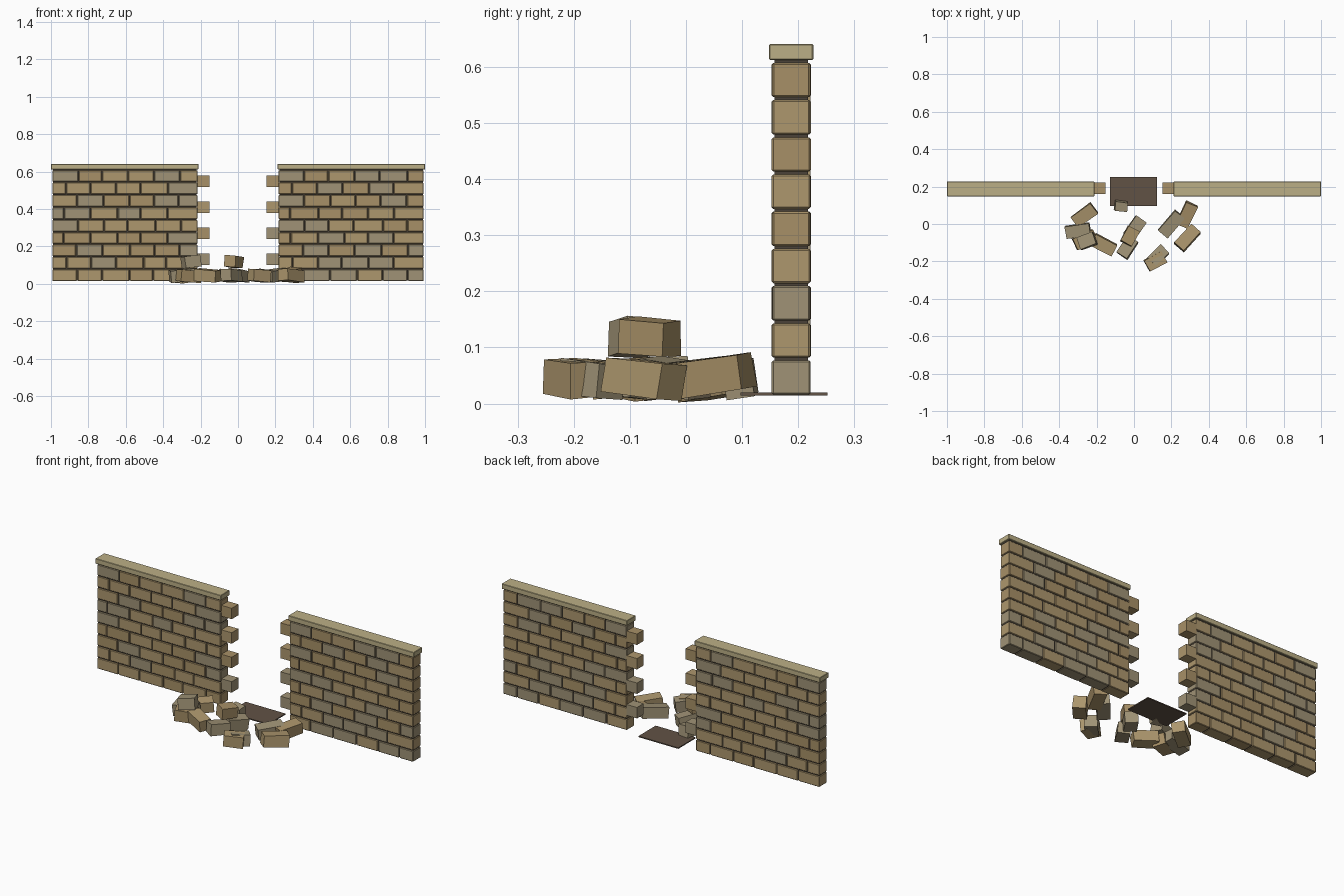
import bpy, bmesh, random
from math import radians
from mathutils import Matrix, Euler, Vector

if "Cube" in bpy.data.objects:
    bpy.data.objects.remove(bpy.data.objects["Cube"])

random.seed(7)


def material(name, rgb):
    m = bpy.data.materials.new(name)
    m.diffuse_color = (*rgb, 1)
    m.use_nodes = True
    m.node_tree.nodes["Principled BSDF"].inputs["Base Color"].default_value = m.diffuse_color
    return m


TONES = [material("tan_brick", (0.42, 0.31, 0.155)),
         material("ochre_brick", (0.39, 0.28, 0.135)),
         material("grey_brick", (0.35, 0.29, 0.18))]
CAP = material("coping_stone", (0.50, 0.43, 0.24))
MORTAR = material("mortar", (0.07, 0.055, 0.04))
SLAB = material("dark_slab", (0.12, 0.085, 0.06))


def add_box(bm, center, size, rot=(0, 0, 0), mat=0):
    m = (Matrix.Translation(center) @ Euler([radians(a) for a in rot]).to_matrix().to_4x4()
         @ Matrix.Diagonal((*size, 1)))
    verts = bmesh.ops.create_cube(bm, size=1, matrix=m)["verts"]
    for f in {f for v in verts for f in v.link_faces}:
        f.material_index = mat
    return verts


def finish(bm, name, mats, bevel=0):
    me = bpy.data.meshes.new(name)
    bm.to_mesh(me)
    bm.free()
    for m in mats:
        me.materials.append(m)
    ob = bpy.data.objects.new(name, me)
    bpy.context.collection.objects.link(ob)
    if bevel:
        mod = ob.modifiers.new("worn_edges", "BEVEL")
        mod.width, mod.segments = bevel, 1
    return ob


def single_box(name, center, size, mat, bevel=0):
    bm = bmesh.new()
    add_box(bm, center, size)
    return finish(bm, name, [mat], bevel)


def tone():
    return random.choices((0, 1, 2), (5, 4, 3))[0]


WALL_Y, DEPTH = 0.1875, 0.069
Z0, PITCH, COURSES, JOINT = 0.0155, 0.0663, 9, 0.005
BRICK = 0.137


def brick_wall(name, x0, x1):
    bm = bmesh.new()
    for row in range(COURSES):
        # every second course starts with a half brick
        edges = [x0]
        x = x0 + (BRICK / 2 if row % 2 else BRICK)
        while x < x1 - 0.04:
            edges.append(x + random.uniform(-0.01, 0.01))
            x += BRICK
        edges.append(x1)
        z = Z0 + PITCH * row + (PITCH - JOINT) / 2
        for a, b in zip(edges, edges[1:]):
            lo = a + (JOINT / 2 if a > x0 else 0)
            hi = b - (JOINT / 2 if b < x1 else 0)
            add_box(bm, ((lo + hi) / 2, WALL_Y, z),
                    (hi - lo, DEPTH + random.uniform(-0.002, 0.001), PITCH - JOINT), mat=tone())
    finish(bm, name + "_bricks", TONES, 0.003)


# two standing wall sections with mortar core, coping and broken toothed edge
for name, s in (("left_wall", -1), ("right_wall", 1)):
    lo, hi = sorted((s * 0.217, s * 0.993))
    brick_wall(name, lo, hi)
    single_box(name + "_mortar", ((lo + hi) / 2, WALL_Y, 0.315),
               (hi - lo - 0.008, DEPTH - 0.009, 0.594), MORTAR)
    single_box(name + "_coping", (s * 0.606, WALL_Y, 0.6265), (0.788, 0.079, 0.029), CAP, 0.002)
    bm = bmesh.new()
    for i in range(4):
        add_box(bm, (s * 0.186, WALL_Y + 0.004, 0.131 + 0.139 * i), (0.066, 0.06, 0.062), mat=tone())
    finish(bm, name + "_broken_edge", TONES)

# thin slab under the gap
single_box("gap_slab", (-0.003, 0.175, 0.017), (0.25, 0.155, 0.006), SLAB)

# fallen bricks: x, y, z, length, tilt x, tilt y, turn, tone
RUBBLE = [
    (-0.265, 0.048, 0.042, 0.13, 4, -5, 36, 0),
    (-0.300, -0.035, 0.046, 0.13, 5, -6, 8, 2),
    (-0.250, -0.090, 0.118, 0.09, -5, -6, 20, 2),
    (-0.262, -0.085, 0.042, 0.12, 3, 4, 25, 1),
    (-0.163, -0.110, 0.046, 0.13, 6, 4, -27, 0),
    (-0.070, 0.095, 0.045, 0.065, 8, 6, -6, 2),
    (0.005, -0.020, 0.045, 0.11, 4, 6, 55, 2),
    (-0.035, -0.125, 0.044, 0.11, -4, 5, 57, 2),
    (-0.022, -0.065, 0.118, 0.09, 3, 4, 62, 1),
    (0.115, -0.200, 0.045, 0.105, 3, 4, 28, 0),
    (0.130, -0.170, 0.043, 0.10, -5, 5, 45, 2),
    (0.200, 0.000, 0.046, 0.14, 6, -5, 50, 2),
    (0.283, 0.050, 0.050, 0.13, 5, -8, 65, 1),
    (0.285, -0.075, 0.044, 0.135, -4, 5, 48, 0),
]
for i, (x, y, z, length, tx, ty, tz, t) in enumerate(RUBBLE):
    bm = bmesh.new()
    width = 0.067 if length > 0.08 else 0.05
    verts = add_box(bm, (x, y, z), (length, width, 0.062), (tx, ty, tz))
    for v in verts:
        # slightly chipped corners
        v.co += Vector([random.uniform(-0.002, 0.002) for _ in range(3)])
        v.co.z = max(v.co.z, 0)
    finish(bm, f"fallen_brick_{i + 1}", [TONES[t]])
